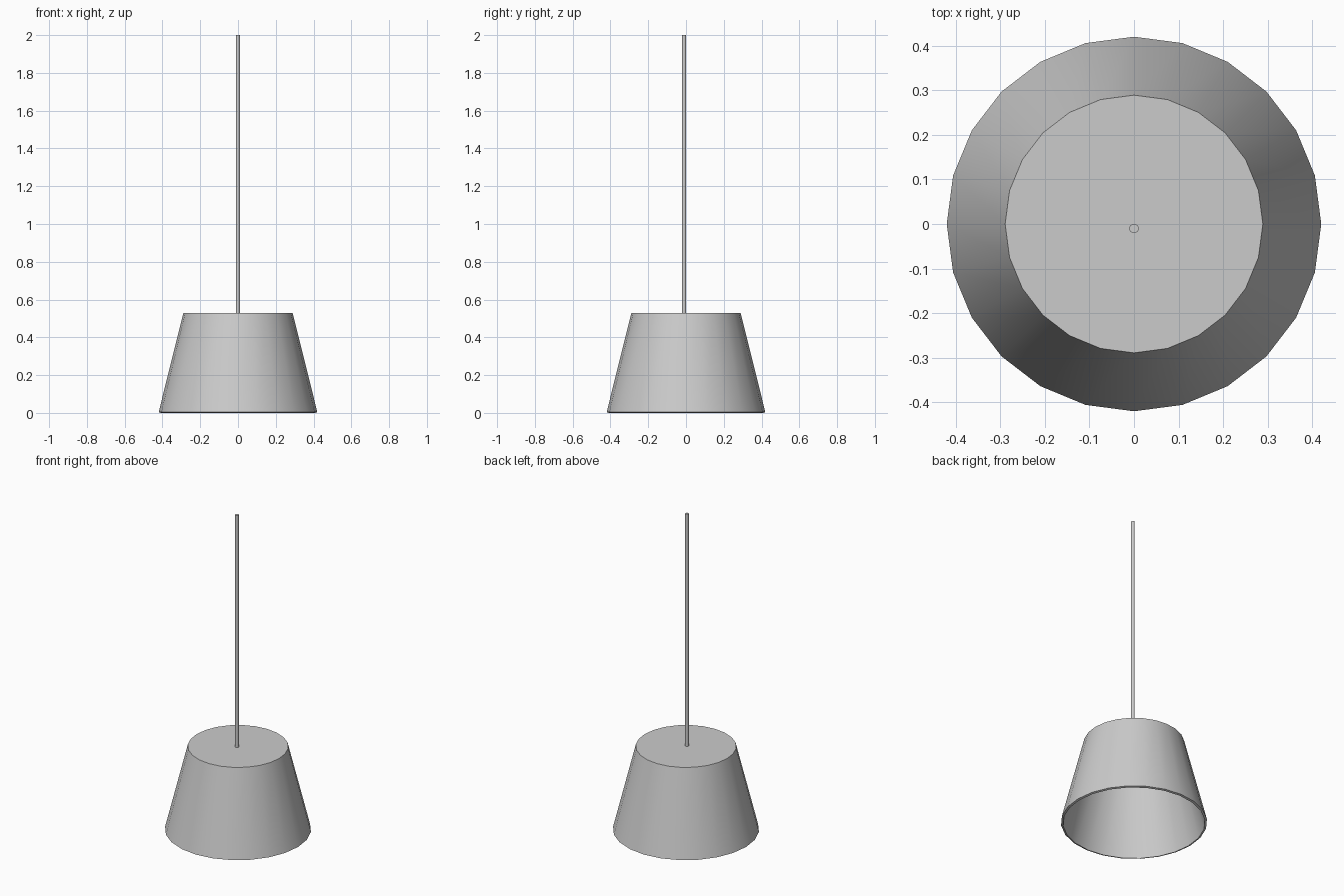
import bpy, math

if "Cube" in bpy.data.objects:
    bpy.data.objects.remove(bpy.data.objects["Cube"])

SIDES = 24
TOP_Z = 0.53


def finish(obj, name):
    obj.name = name
    bpy.ops.object.shade_smooth_by_angle(angle=math.radians(35))


# Lamp shade: thin tapered shell, closed on top, open below
outer = [(0.289, TOP_Z), (0.42, 0.004)]
inner = [(0.408, 0.0), (0.279, TOP_Z - 0.012)]
profile = outer + inner
verts, faces = [], []
for r, z in profile:
    for i in range(SIDES):
        a = 2 * math.pi * i / SIDES
        verts.append((r * math.cos(a), r * math.sin(a), z))
for ring in range(len(profile) - 1):
    for i in range(SIDES):
        j = (i + 1) % SIDES
        a, b = ring * SIDES, (ring + 1) * SIDES
        faces.append((a + j, a + i, b + i, b + j))
faces.append(tuple(range(SIDES)))
last = (len(profile) - 1) * SIDES
faces.append(tuple(reversed(range(last, last + SIDES))))
mesh = bpy.data.meshes.new("lamp_shade")
mesh.from_pydata(verts, [], faces)
mesh.update()
shade = bpy.data.objects.new("lamp_shade", mesh)
bpy.context.collection.objects.link(shade)
bpy.context.view_layer.objects.active = shade
shade.select_set(True)
finish(shade, "lamp_shade")

# Hanging cord, set slightly towards the front
bottom = TOP_Z - 0.004
bpy.ops.mesh.primitive_cylinder_add(
    vertices=16, radius=0.0105, depth=2.0 - bottom,
    location=(0, -0.01, (2.0 + bottom) / 2))
finish(bpy.context.object, "hanging_cord")
